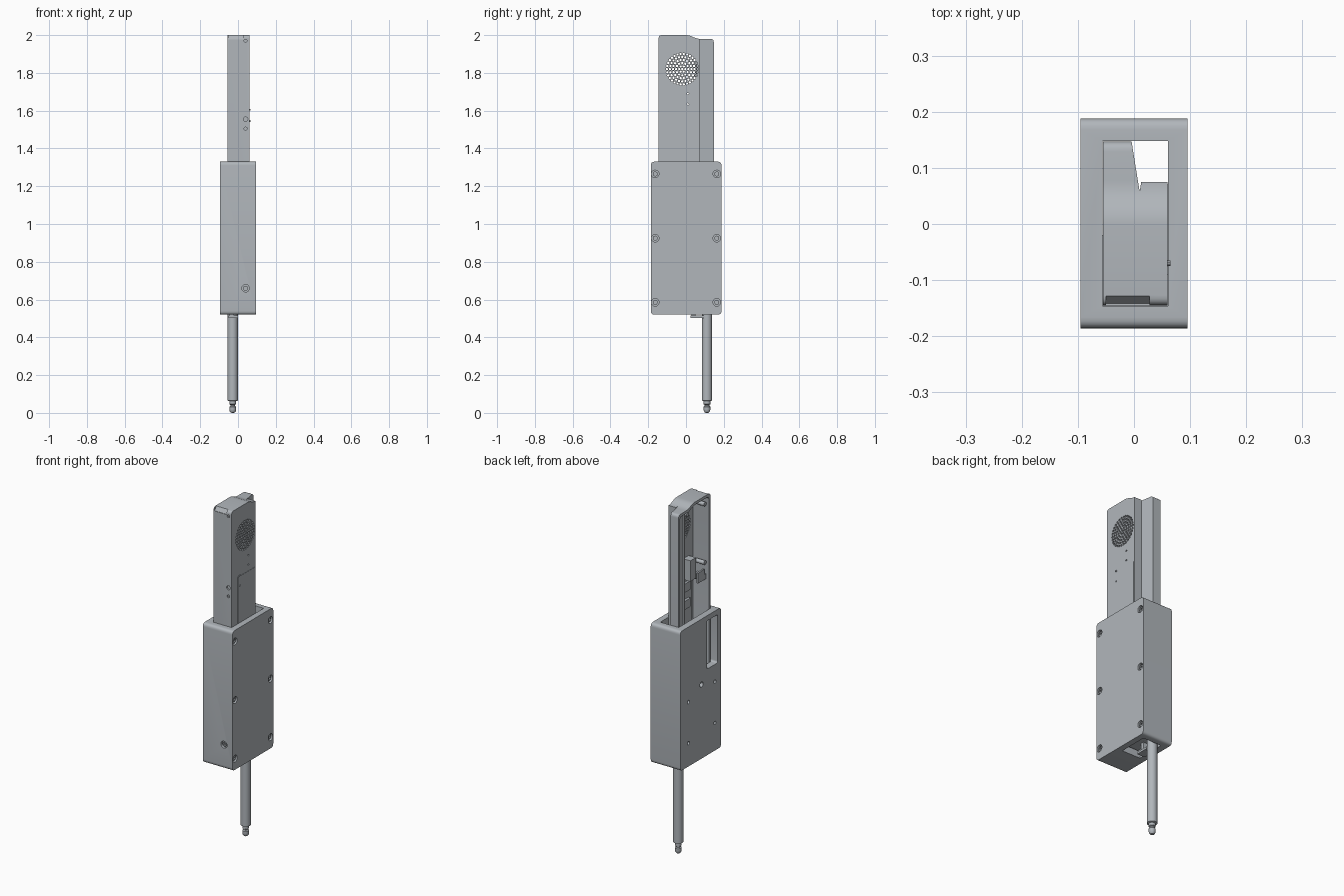
import bpy, math
from mathutils import Vector

if "Cube" in bpy.data.objects:
    bpy.data.objects.remove(bpy.data.objects["Cube"], do_unlink=True)

grey = bpy.data.materials.new("cool grey")
grey.use_nodes = True
grey.diffuse_color = (0.44, 0.47, 0.5, 1)
grey.node_tree.nodes["Principled BSDF"].inputs["Base Color"].default_value = grey.diffuse_color

# Maps a flat profile plus a height onto the chosen extrusion axis
AXES = {
    "X": lambda a, b, h: (h, a, b),
    "Y": lambda a, b, h: (a, h, b),
    "Z": lambda a, b, h: (a, b, h),
}


def prisms(name, profiles, low, high, axis="X"):
    """One object made of one or more extruded profiles."""
    verts, faces = [], []
    for profile in profiles:
        base, n = len(verts), len(profile)
        for h in (low, high):
            verts += [AXES[axis](a, b, h) for a, b in profile]
        faces.append([base + i for i in reversed(range(n))])
        faces.append([base + n + i for i in range(n)])
        for i in range(n):
            j = (i + 1) % n
            faces.append([base + i, base + j, base + n + j, base + n + i])
    mesh = bpy.data.meshes.new(name)
    mesh.from_pydata(verts, [], faces)
    if axis == "Y":
        mesh.flip_normals()
    mesh.materials.append(grey)
    obj = bpy.data.objects.new(name, mesh)
    bpy.context.collection.objects.link(obj)
    return obj


def rect(a0, a1, b0, b1):
    return [(a0, b0), (a1, b0), (a1, b1), (a0, b1)]


def circle(a, b, r, n=20):
    return [(a + r * math.cos(2 * math.pi * i / n), b + r * math.sin(2 * math.pi * i / n)) for i in range(n)]


def fillet(points, radius, steps=5):
    """Round every corner of a profile."""
    out = []
    for i, p in enumerate(points):
        p = Vector(p)
        u = (Vector(points[i - 1]) - p).normalized() * radius
        v = (Vector(points[(i + 1) % len(points)]) - p).normalized() * radius
        for k in range(steps + 1):
            t = k / steps
            out.append(tuple(p + u * (1 - t) ** 2 + v * t ** 2))
    return out


def box(name, x0, x1, y0, y1, z0, z1):
    return prisms(name, [rect(y0, y1, z0, z1)], x0, x1)


def activate(obj):
    bpy.ops.object.select_all(action="DESELECT")
    obj.select_set(True)
    bpy.context.view_layer.objects.active = obj


def cut(target, cutter):
    mod = target.modifiers.new("cut", "BOOLEAN")
    mod.operation, mod.solver, mod.object = "DIFFERENCE", "EXACT", cutter
    activate(target)
    bpy.ops.object.modifier_apply(modifier=mod.name)
    bpy.data.objects.remove(cutter, do_unlink=True)


def smooth(obj):
    activate(obj)
    bpy.ops.object.shade_smooth_by_angle(angle=math.radians(35))


# Outer sleeve: rounded block with a deep pocket and a bottom opening
sleeve = prisms("sleeve", [fillet(rect(-0.186, 0.188, 0.52, 1.33), 0.02)], -0.095, 0.095)
cut(sleeve, box("pocket", -0.056, 0.061, -0.146, 0.148, 0.56, 1.4))
cut(sleeve, box("floor_opening", -0.056, 0.061, -0.02, 0.148, 0.5, 0.6))
cut(sleeve, prisms("side_window", [fillet(rect(-0.155, -0.055, 1.02, 1.3), 0.012)], -0.12, -0.05))
mount_holes = [(-0.007, 0.95, 0.015), (-0.13, 0.92, 0.01), (0.113, 0.894, 0.01), (-0.13, 0.68, 0.01), (0.113, 0.655, 0.01)]
cut(sleeve, prisms("mount_holes", [circle(*h) for h in mount_holes], -0.12, -0.075))

# Countersunk screws on the side and front of the sleeve
spots = [(y, z) for y in (-0.163, 0.163) for z in (0.585, 0.925, 1.265)]
cut(sleeve, prisms("screw_wells", [circle(y, z, 0.02) for y, z in spots], 0.08, 0.12))
cut(sleeve, prisms("front_well", [circle(0.04, 0.66, 0.02)], -0.22, -0.17, "Y"))
smooth(sleeve)
side_screws = prisms("side_screws", [circle(y, z, 0.013) for y, z in spots], 0.075, 0.09)
cut(side_screws, prisms("sockets", [circle(y, z, 0.007, 6) for y, z in spots], 0.083, 0.1))
front_screw = prisms("front_screw", [circle(0.04, 0.66, 0.013)], -0.18, -0.165, "Y")
cut(front_screw, prisms("front_socket", [circle(0.04, 0.66, 0.007, 6)], -0.2, -0.173, "Y"))

# Handset shell: stepped top, corner notch, hollow from one side
outline = [(-0.145, 0.57), (0.147, 0.57), (0.147, 1.98), (0.06, 1.98), (0.015, 2.0), (-0.145, 2.0)]
shell = prisms("handset_shell", [fillet(outline, 0.018)], -0.055, 0.06)
notch = [(0.01, 0.058), (0.013, 0.075), (0.08, 0.075), (0.08, 0.17), (-0.008, 0.17)]
cut(shell, prisms("corner_notch", [notch], 0.5, 2.1, "Z"))
cavity = [(-0.132, 0.6), (0.056, 0.6), (0.056, 1.962), (0.01, 1.984), (-0.132, 1.984)]
cut(shell, prisms("main_cavity", [fillet(cavity, 0.02)], -0.1, 0.046))
cut(shell, prisms("rear_cavity", [fillet(rect(0.0, 0.135, 0.6, 1.964), 0.02)], -0.1, -0.02))

# Round speaker grille of concentric holes, plus two sensor holes
grille = [circle(-0.02, 1.82, 0.0062, 8)]
for ring in range(1, 6):
    for k in range(6 * ring):
        a = 2 * math.pi * k / (6 * ring)
        r = 0.0162 * ring
        grille.append(circle(-0.02 + r * math.cos(a), 1.82 + r * math.sin(a), 0.0062, 8))
grille += [circle(0.01, z, 0.005, 8) for z in (1.635, 1.69)]
cut(shell, prisms("grille_holes", grille, 0.03, 0.08))

# Front edge holes and the sloped recess at the top front
front_holes = [(0.04, 1.555, 0.012), (0.04, 1.505, 0.008), (0.04, 1.97, 0.008)]
cut(shell, prisms("front_holes", [circle(*h) for h in front_holes], -0.17, -0.137, "Y"))
cut(shell, prisms("top_recess", [[(-0.16, 1.977), (-0.142, 1.977), (-0.122, 2.01), (-0.16, 2.01)]], -0.05, 0.028))
smooth(shell)

# Raised cover on the shell side with tiny pins
box("side_cover", 0.058, 0.0615, -0.09, 0.07, 0.6, 1.6)
prisms("side_pins", [circle(-0.07, z, 0.005, 10) for z in (1.545, 1.605)], 0.055, 0.065)

# Parts inside the handset
box("circuit_board", 0.02, 0.026, -0.08, 0.045, 0.65, 1.5)
for z in (0.75, 1.1, 1.36, 1.46):
    box("board_chip", 0.005, 0.02, -0.05, 0.01, z, z + 0.05)
    box("board_post", 0.026, 0.048, -0.03, 0.0, z, z + 0.03)
box("switch_block", 0.0, 0.048, -0.09, -0.04, 1.51, 1.63)
box("side_bracket", -0.035, 0.02, -0.134, -0.1, 1.5, 1.53)
box("bracket_tab", -0.035, -0.025, -0.12, -0.06, 1.5, 1.56)
box("inner_rib", -0.03, 0.048, 0.05, 0.058, 0.6, 1.95)
smooth(prisms("screw_bosses", [circle(y, z, 0.012) for y, z in ((-0.118, 1.94), (-0.118, 1.6), (0.04, 1.94))], -0.04, 0.048))

# Lower latch tab showing below the sleeve
box("latch_tab", -0.05, 0.0, 0.025, 0.1, 0.503, 0.515)
box("latch_stem", -0.045, -0.02, 0.03, 0.05, 0.51, 0.6)

# Plunger rod turned from a profile, with a ball tip
profile = [(0, 0), (0.01, 0.001), (0.016, 0.008), (0.018, 0.018), (0.018, 0.032), (0.013, 0.037),
           (0.013, 0.043), (0.018, 0.046), (0.018, 0.062), (0.027, 0.065), (0.027, 0.6), (0, 0.6)]
mesh = bpy.data.meshes.new("plunger_rod")
n = 28
verts = [(-0.028 + r * math.cos(2 * math.pi * k / n), 0.111 + r * math.sin(2 * math.pi * k / n), z)
         for r, z in profile for k in range(n)]
faces = [(i * n + k, i * n + (k + 1) % n, (i + 1) * n + (k + 1) % n, (i + 1) * n + k)
         for i in range(len(profile) - 1) for k in range(n)]
mesh.from_pydata(verts, [], faces)
mesh.materials.append(grey)
rod = bpy.data.objects.new("plunger_rod", mesh)
bpy.context.collection.objects.link(rod)
activate(rod)
bpy.ops.object.mode_set(mode="EDIT")
bpy.ops.mesh.select_all(action="SELECT")
bpy.ops.mesh.remove_doubles(threshold=0.0001)
bpy.ops.object.mode_set(mode="OBJECT")
smooth(rod)
